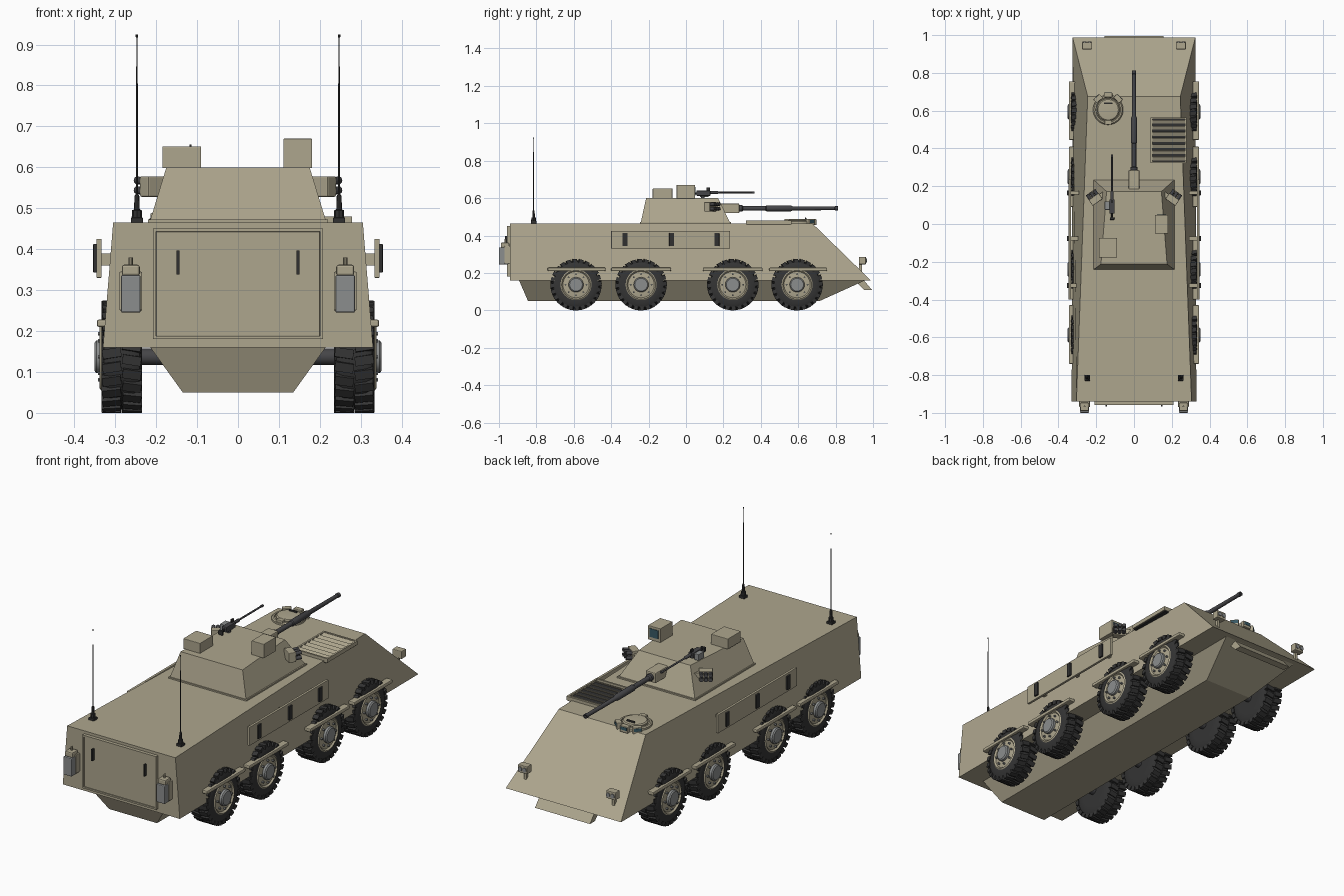
import bpy, bmesh
from math import sin, cos, pi, radians
from mathutils import Vector, Matrix


def material(name, r, g, b):
    m = bpy.data.materials.new(name)
    m.diffuse_color = (r, g, b, 1)
    return m


TAN = material("tan_paint", 0.42, 0.38, 0.27)
RUBBER = material("rubber", 0.035, 0.035, 0.035)
BLACK = material("black_metal", 0.03, 0.03, 0.03)
GUN = material("gun_metal", 0.06, 0.06, 0.065)
GREY = material("grey_metal", 0.26, 0.27, 0.27)
GLASS = material("glass", 0.04, 0.10, 0.13)


def finish(name, bm, mat, smooth=False):
    bmesh.ops.recalc_face_normals(bm, faces=bm.faces)
    me = bpy.data.meshes.new(name)
    bm.to_mesh(me)
    bm.free()
    me.materials.append(mat)
    ob = bpy.data.objects.new(name, me)
    bpy.context.collection.objects.link(ob)
    if smooth:
        bpy.ops.object.select_all(action='DESELECT')
        ob.select_set(True)
        bpy.context.view_layer.objects.active = ob
        bpy.ops.object.shade_smooth_by_angle(angle=radians(35))
    return ob


def loft(name, low, high, mat=TAN):
    """Solid between two levels, each (z, y_back, half_back, y_front, half_front)."""
    bm = bmesh.new()
    rings = []
    for z, yb, wb, yf, wf in (low, high):
        rings.append([bm.verts.new(p) for p in
                      ((-wb, yb, z), (wb, yb, z), (wf, yf, z), (-wf, yf, z))])
    a, b = rings
    bm.faces.new(a)
    bm.faces.new(b)
    for i in range(4):
        j = (i + 1) % 4
        bm.faces.new((a[i], a[j], b[j], b[i]))
    return finish(name, bm, mat)


def box(name, x, y, z, mat=TAN, bevel=0.0, about=None):
    """Box from ranges; about = optional matrix applied afterwards."""
    bm = bmesh.new()
    bmesh.ops.create_cube(bm, size=1)
    for v in bm.verts:
        v.co = [r[0] + (r[1] - r[0]) * (c + 0.5) for r, c in zip((x, y, z), v.co)]
    if bevel:
        bmesh.ops.bevel(bm, geom=bm.edges[:], offset=bevel, segments=2,
                        affect='EDGES', profile=0.5)
    if about:
        bm.transform(about)
    return finish(name, bm, mat)


def lathe(name, profile, loc=(0, 0, 0), axis=(0, 0, 1), mat=TAN, n=24):
    """Revolve (radius, height) points about an axis, capping both ends."""
    bm = bmesh.new()
    rings = [[bm.verts.new((r * cos(2 * pi * k / n), r * sin(2 * pi * k / n), h))
              for k in range(n)] for r, h in profile]
    for a, b in zip(rings, rings[1:]):
        for k in range(n):
            j = (k + 1) % n
            bm.faces.new((a[k], a[j], b[j], b[k]))
    bm.faces.new(rings[0])
    bm.faces.new(rings[-1])
    rot = Vector(axis).to_track_quat('Z', 'Y').to_matrix().to_4x4()
    bm.transform(Matrix.Translation(loc) @ rot)
    return finish(name, bm, mat, True)


def rod(name, r, h, loc, axis, mat=TAN, n=16):
    return lathe(name, [(r, 0), (r, h)], loc, axis, mat, n)


# hull: upper body with sloped nose, boat-shaped belly, plate under the nose
loft("upper_hull", (0.16, -0.94, 0.33, 0.988, 0.325), (0.465, -0.94, 0.305, 0.675, 0.245))
loft("lower_hull", (0.05, -0.845, 0.135, 0.715, 0.135), (0.161, -0.893, 0.215, 0.96, 0.215))
loft("nose_plate", (0.108, 0.955, 0.155, 0.995, 0.155), (0.162, 0.90, 0.155, 0.95, 0.155))

# wheels: one set of meshes, instanced eight times
X = (1, 0, 0)
tyre = lathe("tyre", [(0.075, -0.05), (0.105, -0.05), (0.121, -0.043), (0.129, -0.028),
                      (0.129, 0.028), (0.121, 0.043), (0.105, 0.05), (0.082, 0.05),
                      (0.078, 0.035)], axis=X, mat=RUBBER, n=48)
bm = bmesh.new()
for row in (-1, 1):
    for k in range(24):
        m = (Matrix.Rotation(2 * pi * (k + 0.25 * row) / 24, 4, 'X')
             @ Matrix.Translation((row * 0.0245, 0, 0.127))
             @ Matrix.Rotation(row * 0.15, 4, 'Z') @ Matrix.Diagonal((0.046, 0.023, 0.02, 1)))
        bmesh.ops.create_cube(bm, size=1, matrix=m)
tread = finish("tyre_tread", bm, RUBBER)
rim = lathe("wheel_rim", [(0.08, 0.03), (0.083, 0.05), (0.077, 0.054), (0.07, 0.046),
                          (0.045, 0.05), (0.03, 0.05)], axis=X, n=32)
hub = lathe("wheel_hub", [(0.04, 0.04), (0.04, 0.062), (0.034, 0.067), (0.015, 0.067)],
            axis=X, mat=GREY)
bm = bmesh.new()
for k in range(8):
    a = 2 * pi * k / 8
    bmesh.ops.create_cone(bm, cap_ends=True, segments=6, radius1=0.005, radius2=0.005, depth=0.012,
                          matrix=Matrix.Translation((0.052, 0.056 * cos(a), 0.056 * sin(a)))
                          @ Matrix.Rotation(pi / 2, 4, 'Y'))
bolts = finish("wheel_bolts", bm, GREY)
first = True
for y in (-0.588, -0.24, 0.25, 0.594):
    rod("axle", 0.02, 0.5, (-0.25, y, 0.137), X, GUN)
    for s in (1, -1):
        for part in (tyre, tread, rim, hub, bolts):
            ob = part
            if not first:
                ob = part.copy()
                bpy.context.collection.objects.link(ob)
            ob.location = (s * 0.284, y, 0.137)
            ob.rotation_euler = (0, 0, 0 if s > 0 else pi)
        first = False

# mirrored side fittings
for s in (1, -1):
    def sx(a, b):
        return (min(s * a, s * b), max(s * a, s * b))
    for y0, y1 in ((-0.74, -0.43), (-0.40, -0.08), (0.09, 0.41), (0.445, 0.755)):
        box("fender_rail", sx(0.31, 0.345), (y0, y1), (0.21, 0.228), TAN, 0.005)
    # side armour panel with dark vision slots
    box("side_panel", sx(0.333, 0.346), (-0.40, 0.235), (0.33, 0.425), TAN, 0.002)
    for y in (-0.326, -0.077, 0.165):
        box("panel_slot", sx(0.344, 0.354), (y - 0.013, y + 0.013), (0.343, 0.413), BLACK, 0.002)
        box("panel_mount", sx(0.29, 0.335), (y - 0.01, y + 0.01), (0.36, 0.39))
    # headlight
    box("headlight_housing", sx(0.222, 0.275), (0.925, 0.962), (0.246, 0.286), TAN, 0.004)
    box("headlight_bracket", sx(0.242, 0.255), (0.925, 0.94), (0.19, 0.25))
    for x in (0.236, 0.261):
        rod("headlight_lens", 0.0105, 0.01, (s * x, 0.957, 0.266), (0, 1, 0), GREY)
    # rear fuel can with holder
    box("fuel_can", sx(0.238, 0.286), (-1.0, -0.95), (0.245, 0.337), GREY, 0.004)
    box("can_holder", sx(0.234, 0.290), (-0.97, -0.93), (0.25, 0.345), TAN, 0.003)
    box("can_top", sx(0.24, 0.284), (-0.99, -0.945), (0.335, 0.362), TAN, 0.006)
    rod("can_cap", 0.005, 0.02, (s * 0.262, -0.965, 0.36), (0, 0, 1), TAN, 8)
    # whip antenna
    box("antenna_foot", sx(0.232, 0.262), (-0.83, -0.80), (0.464, 0.477), BLACK, 0.002)
    lathe("antenna", [(0.013, 0.47), (0.012, 0.495), (0.007, 0.497), (0.006, 0.53), (0.0025, 0.535),
                      (0.002, 0.845), (0.0011, 0.847), (0.0011, 0.917), (0.003, 0.918),
                      (0.003, 0.924)], (s * 0.247, -0.815, 0), mat=BLACK, n=8)
    # smoke launcher cluster, turned outwards
    m = Matrix.Translation((s * 0.207, 0.135, 0.553)) @ Matrix.Rotation(-s * radians(35), 4, 'Z')
    box("smoke_launcher", (-0.032, 0.032), (-0.025, 0.012), (-0.025, 0.025), TAN, 0.003, m)
    box("launcher_arm", sx(-0.055, 0.0), (-0.02, 0.005), (-0.012, 0.012), TAN, 0, m)
    for i in (-1, 0, 1):
        for z in (-0.012, 0.012):
            rod("smoke_tube", 0.0095, 0.035, m @ Vector((i * 0.021, 0.005, z)),
                m.to_3x3() @ Vector((0, 1, 0.1)), GUN, 12)

# rear door with raised frame and two handles
box("rear_door", (-0.2, 0.2), (-0.952, -0.935), (0.187, 0.443), TAN, 0.002)
for x in (-0.204, 0.204):
    box("door_frame_side", (x - 0.004, x + 0.004), (-0.957, -0.935), (0.18, 0.45))
for z in (0.184, 0.447):
    box("door_frame_edge", (-0.208, 0.208), (-0.957, -0.935), (z - 0.004, z + 0.004))
for x in (-0.147, 0.147):
    box("door_handle", (x - 0.0035, x + 0.0035), (-0.967, -0.95), (0.338, 0.397), BLACK)

# turret and base ring
loft("turret", (0.469, -0.242, 0.215, 0.235, 0.215), (0.60, -0.213, 0.175, 0.172, 0.145))
loft("turret_base", (0.46, -0.246, 0.22, 0.24, 0.22), (0.472, -0.246, 0.22, 0.24, 0.22))

# main gun
Y = (0, 1, 0)
box("gun_mantlet", (-0.029, 0.029), (0.15, 0.285), (0.519, 0.571), TAN, 0.005)
lathe("gun_barrel", [(0.018, 0.28), (0.018, 0.30), (0.012, 0.305), (0.012, 0.425), (0.016, 0.43),
                     (0.016, 0.56), (0.011, 0.57), (0.0095, 0.795), (0.0115, 0.797),
                     (0.0115, 0.812), (0.006, 0.812), (0.006, 0.79)],
      (0, 0, 0.545), Y, GUN, 20)

# turret sights
box("commander_sight", (-0.185, -0.09), (-0.178, -0.073), (0.598, 0.651), TAN, 0.002)
box("gunner_sight", (0.111, 0.181), (-0.05, 0.048), (0.598, 0.67), TAN, 0.002)
box("sight_window", (0.122, 0.17), (0.04, 0.0505), (0.615, 0.658), GLASS)

# roof machine gun
box("mg_receiver", (-0.13, -0.102), (0.055, 0.13), (0.612, 0.64), GUN, 0.004)
box("mg_ammo_box", (-0.155, -0.13), (0.075, 0.12), (0.605, 0.637), GREY, 0.002)
box("mg_sight", (-0.119, -0.113), (0.11, 0.128), (0.638, 0.656), BLACK)
box("mg_grip", (-0.128, -0.104), (0.022, 0.034), (0.61, 0.632), BLACK, 0.002)
rod("mg_grip_bar", 0.005, 0.04, (-0.116, 0.025, 0.625), Y, BLACK, 8)
rod("mg_post", 0.01, 0.03, (-0.116, 0.09, 0.59), (0, 0, 1), GUN, 12)
lathe("mg_barrel", [(0.008, 0.12), (0.008, 0.17), (0.0045, 0.175), (0.0045, 0.35),
                    (0.006, 0.352), (0.006, 0.367)], (-0.116, 0, 0.63), Y, GUN, 12)

# engine grille: frame, dark recess, slanted slats
box("grille_recess", (0.092, 0.273), (0.325, 0.56), (0.455, 0.469), BLACK)
for x in (0.088, 0.27):
    box("grille_side", (x, x + 0.009), (0.322, 0.565), (0.46, 0.48))
for y in (0.322, 0.556):
    box("grille_end", (0.088, 0.279), (y, y + 0.009), (0.46, 0.48))
for i in range(7):
    m = Matrix.Translation((0.183, 0.347 + 0.0325 * i, 0.474)) @ Matrix.Rotation(radians(25), 4, 'X')
    box("grille_slat", (-0.09, 0.09), (-0.01, 0.01), (-0.002, 0.002), TAN, 0, m)

# driver hatch with periscopes
HX, HY = -0.137, 0.605
lathe("hatch_ring", [(0.08, 0.46), (0.08, 0.474), (0.074, 0.479), (0.066, 0.479), (0.064, 0.472)],
      (HX, HY, 0), n=40)
lathe("hatch_lid", [(0.06, 0.465), (0.06, 0.482), (0.054, 0.487), (0.03, 0.489)], (HX, HY, 0), n=40)
box("hatch_handle", (HX - 0.022, HX + 0.022), (HY + 0.03, HY + 0.038), (0.486, 0.496), BLACK, 0.002)
box("hatch_hinge", (HX - 0.018, HX + 0.018), (HY - 0.078, HY - 0.055), (0.465, 0.488), TAN, 0.003)
for a in (-42, 0, 42):
    m = Matrix.Translation((HX, HY, 0)) @ Matrix.Rotation(radians(a), 4, 'Z')
    box("periscope", (-0.022, 0.022), (0.066, 0.092), (0.455, 0.488), TAN, 0.003, m)
    box("periscope_glass", (-0.017, 0.017), (0.088, 0.0935), (0.468, 0.483), GLASS, 0, m)
